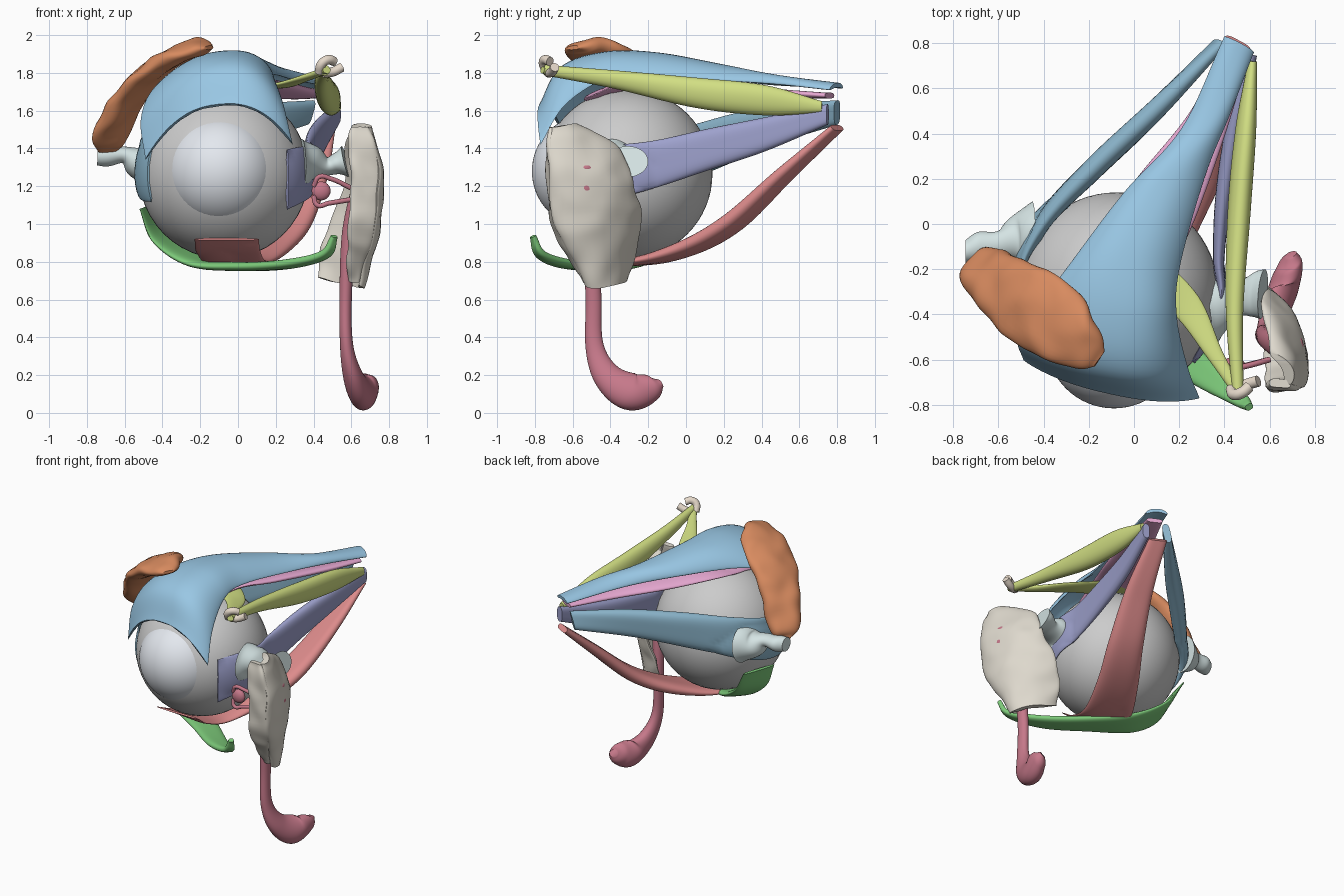
import bpy, bmesh, math
from mathutils import Vector as V, noise

EYE, R = V((-.075, -.31, 1.265)), .45


def finish(ob, col, angle=50):
    m = bpy.data.materials.new(ob.name)
    m.diffuse_color = (*[(int(col[i:i + 2], 16) / 255) ** 1.6 for i in (0, 2, 4)], 1)
    ob.data.materials.append(m)
    bpy.ops.object.select_all(action='DESELECT')
    ob.select_set(True)
    bpy.context.view_layer.objects.active = ob
    bpy.ops.object.shade_smooth_by_angle(angle=math.radians(angle))
    return ob


def spline(rows, f):
    """Catmull-Rom interpolation through a list of equal-length vectors"""
    i = min(int(f), len(rows) - 2)
    t = f - i
    b, c = rows[i], rows[i + 1]
    a = rows[i - 1] if i else [2 * p - q for p, q in zip(b, c)]
    d = rows[i + 2] if i + 2 < len(rows) else [2 * q - p for p, q in zip(b, c)]
    return [q + .5 * t * (r - p + t * (2 * p - 5 * q + 4 * r - s + t * (3 * (q - r) + s - p)))
            for p, q, r, s in zip(a, b, c, d)]


def sheet(name, rows, col, bow=2, edge=4, wrap=True, lumps=0, m=18, sub=9):
    """Thick strip lofted through rows of left, middle, right point and half thickness"""
    n = (len(rows) - 1) * sub
    us = [-math.cos(math.pi * j / m) for j in range(m + 1)]
    grid, th = [], []
    for i in range(n + 1):
        s = spline(rows, i / sub)
        l, c, r, t = V(s[0:3]), V(s[3:6]), V(s[6:9]), max(s[9], .003)
        line = []
        for u in us:
            p = c + u * (r - l) / 2 + abs(u) ** bow * ((l + r) / 2 - c)
            d = p - EYE
            if wrap and d.length < R + t:
                p = EYE + d.normalized() * (R + t * .8)
            line.append(p)
        grid.append(line)
        th.append(t)
    bm = bmesh.new()
    rings = []
    for i in range(n + 1):
        top, bot = [], []
        for j, u in enumerate(us):
            du = grid[i][min(j + 1, m)] - grid[i][max(j - 1, 0)]
            dv = grid[min(i + 1, n)][j] - grid[max(i - 1, 0)][j]
            k = du.cross(dv).normalized() * th[i] * max(0, 1 - abs(u) ** edge) ** .5
            top.append(grid[i][j] + k)
            bot.append(grid[i][j] - k)
        ring = top + bot[-2:0:-1]
        if lumps:
            ring = [p + lumps * noise.noise_vector(p * 8) for p in ring]
        rings.append([bm.verts.new(p) for p in ring])
    k = len(rings[0])
    for a, b in zip(rings, rings[1:]):
        for j in range(k):
            bm.faces.new((a[j], a[(j + 1) % k], b[(j + 1) % k], b[j]))
    bm.faces.new(rings[0])
    bm.faces.new(rings[-1])
    bmesh.ops.recalc_face_normals(bm, faces=bm.faces)
    me = bpy.data.meshes.new(name)
    bm.to_mesh(me)
    bm.free()
    ob = bpy.data.objects.new(name, me)
    bpy.context.collection.objects.link(ob)
    return finish(ob, col)


def strip(name, stations, col, **kw):
    """Stations: centre, half-width vector, half thickness"""
    rows = []
    for c, w, t in stations:
        c, w = V(c), V(w)
        rows.append([*(c - w), *c, *(c + w), t])
    return sheet(name, rows, col, **kw)


def tube(name, pts, r, col):
    cu = bpy.data.curves.new(name, 'CURVE')
    cu.dimensions, cu.bevel_depth, cu.bevel_resolution = '3D', r, 4
    cu.use_fill_caps = True
    sp = cu.splines.new('BEZIER')
    sp.bezier_points.add(len(pts) - 1)
    for b, p in zip(sp.bezier_points, pts):
        b.co = p
        b.handle_left_type = b.handle_right_type = 'AUTO'
    ob = bpy.data.objects.new(name, cu)
    bpy.context.collection.objects.link(ob)
    bpy.context.view_layer.objects.active = ob
    ob.select_set(True)
    bpy.ops.object.convert(target='MESH')
    return finish(bpy.context.object, col)


def ball(name, c, s, col):
    bpy.ops.mesh.primitive_uv_sphere_add(segments=48, ring_count=32, location=c, rotation=(math.pi / 2, 0, 0))
    ob = bpy.context.object
    ob.name = name
    ob.scale = (s[0], s[2], s[1])
    return finish(ob, col)


# eyeball and cornea
ball("eyeball", EYE, (R, R, R), "efedea")
ball("cornea", (-.089, -.52, 1.279), (.299, .296, .299), "d9dfe8")

# eyelid lifting muscle, fanning out over the eyeball
sheet("eyelid_lifter", [
    [.40, .83, 1.72, .47, .80, 1.735, .53, .76, 1.71, .012],
    [.21, .42, 1.74, .33, .46, 1.775, .42, .48, 1.74, .018],
    [-.05, .13, 1.78, .13, .18, 1.83, .31, .20, 1.76, .018],
    [-.30, -.20, 1.78, -.03, -.15, 1.89, .20, -.20, 1.79, .018],
    [-.45, -.40, 1.71, -.08, -.42, 1.895, .19, -.42, 1.77, .016],
    [-.515, -.51, 1.55, -.10, -.64, 1.82, .24, -.64, 1.63, .014],
    [-.49, -.60, 1.34, -.10, -.745, 1.63, .29, -.77, 1.42, .010]], "7db4da", bow=2.4, m=28)

# straight muscles
strip("upper_rectus", [
    ((.455, .76, 1.68), (.05, -.025, 0), .015),
    ((.325, .45, 1.69), (.085, -.035, .015), .022),
    ((.14, .12, 1.715), (.145, -.06, .02), .025),
    ((-.03, -.2, 1.735), (.18, -.07, .02), .02),
    ((-.08, -.52, 1.66), (.18, -.02, 0), .01)], "de8fc2")
strip("outer_rectus", [
    ((.38, .80, 1.59), (.02, .0, .065), .025),
    ((.09, .50, 1.53), (.02, .02, .105), .045),
    ((-.19, .235, 1.45), (.02, .02, .135), .048),
    ((-.41, .0, 1.37), (.01, .0, .145), .035),
    ((-.51, -.25, 1.30), (0, 0, .155), .015),
    ((-.46, -.52, 1.27), (0, 0, .155), .006)], "6f9fbb")
strip("inner_rectus", [
    ((.52, .75, 1.58), (0, 0, .055), .025),
    ((.44, .42, 1.475), (0, 0, .09), .035),
    ((.395, .12, 1.395), (0, 0, .11), .035),
    ((.375, -.15, 1.32), (0, 0, .125), .025),
    ((.38, -.35, 1.28), (0, 0, .14), .015),
    ((.26, -.61, 1.235), (0, 0, .16), .006)], "8286bb")
strip("lower_rectus", [
    ((.46, .80, 1.51), (.055, -.03, 0), .02),
    ((.39, .52, 1.26), (.085, -.04, 0), .035),
    ((.28, .25, 1.01), (.11, -.05, 0), .045),
    ((.14, 0, .87), (.135, -.05, 0), .04),
    ((0, -.28, .80), (.16, -.05, 0), .022),
    ((-.05, -.50, .85), (.17, -.03, 0), .012),
    ((-.06, -.63, .92), (.17, 0, 0), .006)], "d06e6e")

# oblique muscles
strip("lower_oblique", [
    ((.51, -.81, .935), (.015, .01, 0), .015),
    ((.46, -.77, .84), (.03, .025, 0), .02),
    ((.28, -.64, .79), (.05, .05, 0), .024),
    ((.04, -.44, .775), (.055, .07, 0), .024),
    ((-.21, -.27, .80), (.06, .09, .01), .022),
    ((-.40, -.19, .92), (.05, .12, .01), .018),
    ((-.49, -.16, 1.09), (.03, .14, .01), .008)], "5fb85c")
SO = "c3d466"
strip("upper_oblique", [
    ((.525, .72, 1.62), (0, 0, .03), .02),
    ((.495, .42, 1.655), (.01, 0, .08), .045),
    ((.465, .05, 1.695), (.01, 0, .08), .05),
    ((.445, -.38, 1.765), (.01, 0, .048), .038),
    ((.46, -.75, 1.815), (0, 0, .028), .025)], SO, edge=2.2)
strip("upper_oblique_tendon", [
    ((.47, -.76, 1.815), (.02, .01, 0), .018),
    ((.36, -.58, 1.775), (.03, .02, 0), .018),
    ((.23, -.36, 1.735), (.055, .04, 0), .016),
    ((.05, -.22, 1.73), (.05, .08, 0), .012),
    ((-.12, -.15, 1.71), (.03, .10, 0), .006)], SO, edge=2.2)

# pulley of the upper oblique
for i, pts in enumerate([
        [(.43, -.73, 1.80), (.445, -.755, 1.85), (.48, -.745, 1.87), (.51, -.72, 1.86)],
        [(.45, -.73, 1.80), (.50, -.71, 1.805), (.55, -.695, 1.83)]]):
    tube(f"pulley_{i}", pts, .025, "dccbb8")

# side ligaments, waisted
LIG = "c6dada"
strip("outer_ligament", [
    ((-.745, -.12, 1.36), (0, .05, 0), .05),
    ((-.69, -.10, 1.36), (0, .065, 0), .055),
    ((-.60, -.09, 1.365), (0, .06, 0), .045),
    ((-.53, -.06, 1.33), (0, .10, 0), .09),
    ((-.45, -.03, 1.32), (0, .13, 0), .13)], LIG, edge=2, wrap=False)
strip("inner_ligament", [
    ((.34, -.40, 1.32), (-.02, .15, 0), .13),
    ((.40, -.36, 1.32), (0, .12, 0), .095),
    ((.47, -.33, 1.305), (0, .08, 0), .05),
    ((.53, -.31, 1.32), (.01, .10, 0), .06),
    ((.57, -.31, 1.33), (.01, .11, 0), .085)], LIG, edge=2, wrap=False)

# tear gland
strip("tear_gland", [
    ((-.69, -.15, 1.385), (.05, .02, 0), .015),
    ((-.68, -.18, 1.45), (.08, .07, .0), .05),
    ((-.60, -.26, 1.63), (.07, .12, .02), .06),
    ((-.47, -.35, 1.79), (.09, .15, .04), .058),
    ((-.33, -.45, 1.89), (.09, .14, .04), .055),
    ((-.21, -.55, 1.935), (.05, .09, .02), .045),
    ((-.155, -.60, 1.935), (.02, .03, 0), .012)], "c96d42", edge=2.5, lumps=.015, wrap=False)

# curved tear bone with its front lip
BONE = "d2cbbc"
sheet("tear_bone", [
    [.61, -.57, 1.52, .68, -.63, 1.51, .69, -.71, 1.51, .022],
    [.57, -.36, 1.41, .67, -.52, 1.41, .72, -.725, 1.42, .025],
    [.56, -.28, 1.22, .715, -.47, 1.22, .745, -.725, 1.22, .025],
    [.50, -.24, 1.03, .70, -.45, 1.03, .725, -.70, 1.0, .025],
    [.44, -.26, .86, .66, -.44, .85, .68, -.61, .83, .025],
    [.42, -.31, .72, .62, -.41, .67, .64, -.53, .68, .02]], BONE, wrap=False, lumps=.014)
strip("tear_bone_lip", [
    ((.655, -.71, 1.51), (.045, 0, 0), .02),
    ((.655, -.715, 1.42), (.075, 0, 0), .022),
    ((.675, -.71, 1.22), (.08, .01, 0), .022),
    ((.66, -.69, 1.0), (.075, .01, 0), .022),
    ((.63, -.60, .83), (.055, .01, 0), .022),
    ((.615, -.53, .70), (.03, 0, 0), .018)], BONE, wrap=False, lumps=.014)

# tear sac, duct and small canals
DUCT = "b25a6c"
strip("tear_duct", [
    ((.64, -.54, 1.34), (.02, 0, 0), .02),
    ((.65, -.54, 1.2), (.05, 0, 0), .06),
    ((.59, -.51, .95), (.04, 0, 0), .045),
    ((.57, -.49, .62), (.033, 0, 0), .042),
    ((.575, -.485, .36), (.035, 0, 0), .048),
    ((.61, -.42, .20), (.055, .01, 0), .075),
    ((.655, -.30, .115), (.075, .02, 0), .10),
    ((.685, -.19, .13), (.06, .02, 0), .075),
    ((.695, -.135, .155), (.025, .01, 0), .025)], DUCT, edge=2, wrap=False)
ball("sac_bulge", (.715, -.545, 1.19), (.045, .07, .06), DUCT)
ball("sac_tip", (.715, -.54, 1.295), (.035, .05, .025), DUCT)
tube("upper_canal", [(.40, -.63, 1.20), (.43, -.64, 1.25), (.49, -.63, 1.24), (.60, -.60, 1.19)], .013, DUCT)
tube("lower_canal", [(.40, -.63, 1.15), (.42, -.64, 1.10), (.48, -.63, 1.11), (.60, -.60, 1.13)], .013, DUCT)
ball("tear_corner", (.44, -.62, 1.175), (.05, .03, .05), DUCT)
